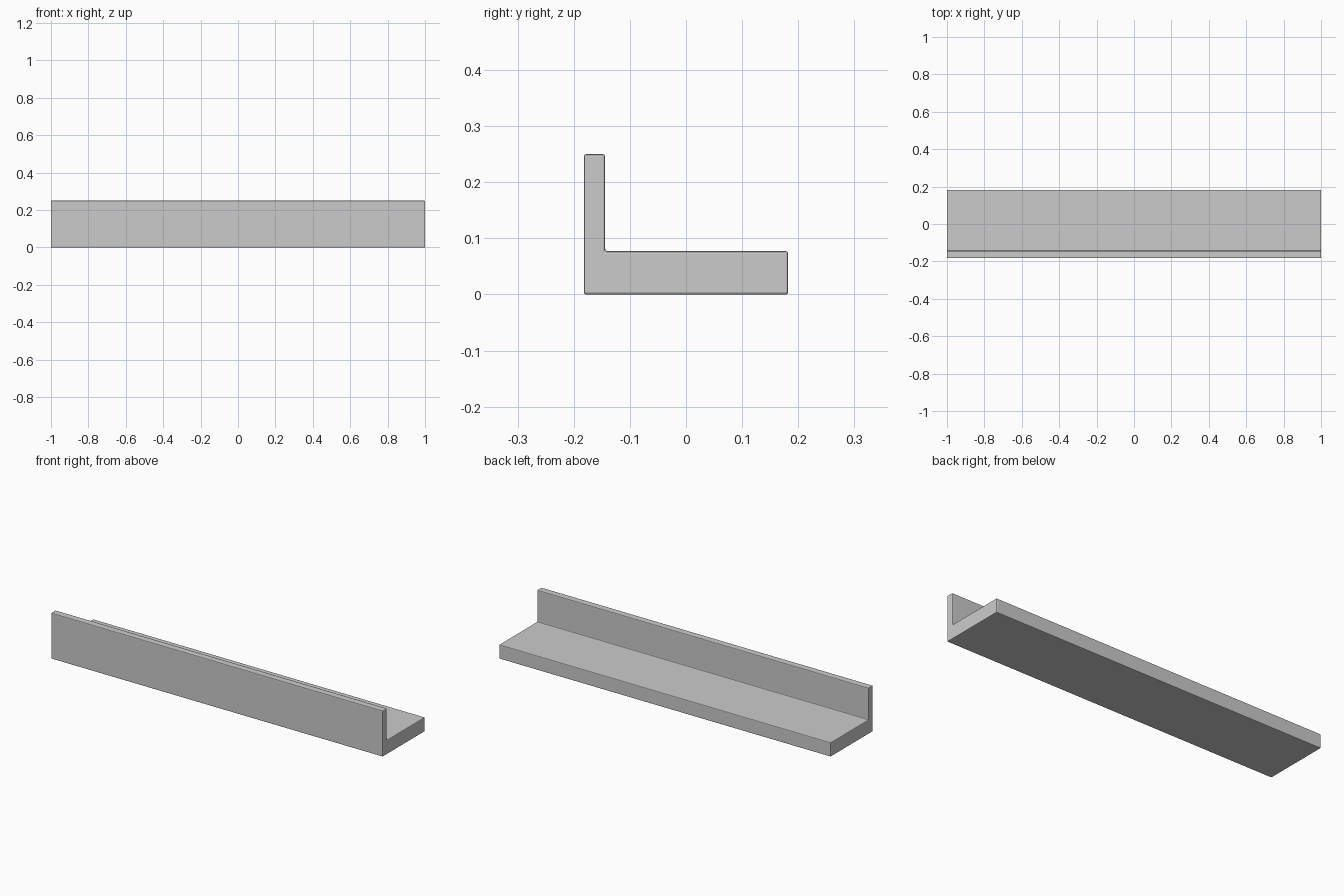
import bpy, bmesh

if "Cube" in bpy.data.objects:
    bpy.data.objects.remove(bpy.data.objects["Cube"])

# L-shaped ledge profile (y, z), extruded along x
profile = [(-0.182, 0), (0.182, 0), (0.182, 0.077), (-0.144, 0.077),
           (-0.144, 0.25), (-0.182, 0.25)]

bm = bmesh.new()
face = bm.faces.new([bm.verts.new((-1, y, z)) for y, z in profile])
ext = bmesh.ops.extrude_face_region(bm, geom=[face])
moved = [v for v in ext["geom"] if isinstance(v, bmesh.types.BMVert)]
bmesh.ops.translate(bm, verts=moved, vec=(2, 0, 0))
bmesh.ops.recalc_face_normals(bm, faces=bm.faces)

mesh = bpy.data.meshes.new("picture_ledge")
bm.to_mesh(mesh)
bm.free()
ledge = bpy.data.objects.new("picture_ledge", mesh)
bpy.context.collection.objects.link(ledge)

# Slightly eased edges
bevel = ledge.modifiers.new("eased_edges", "BEVEL")
bevel.width = 0.004
bevel.segments = 2
bevel.limit_method = 'ANGLE'
